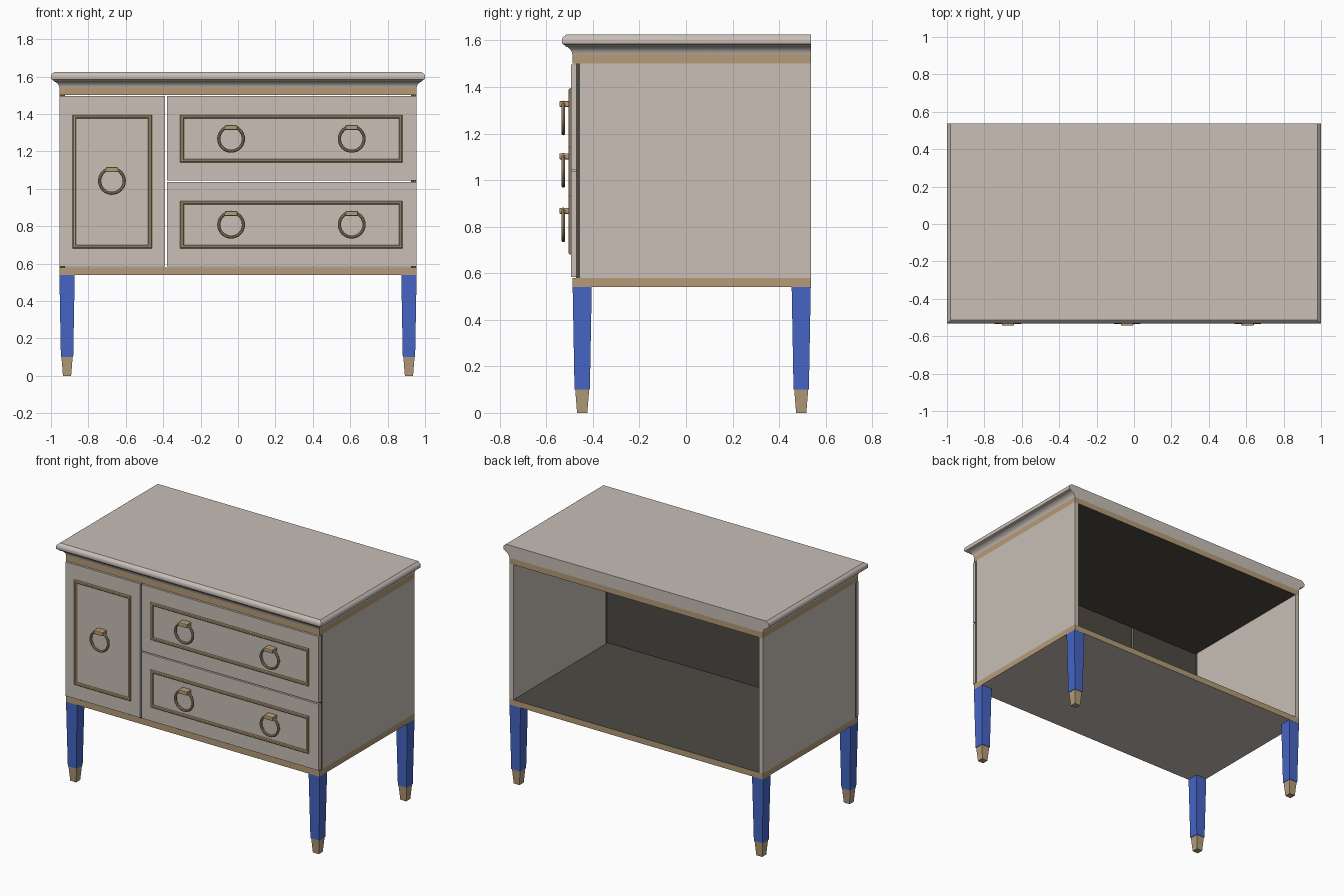
import bpy, bmesh, math
from mathutils import Matrix

if "Cube" in bpy.data.objects:
    bpy.data.objects.remove(bpy.data.objects["Cube"])


def material(name, rgb):
    m = bpy.data.materials.new(name)
    m.diffuse_color = (*rgb, 1)
    m.use_nodes = True
    m.node_tree.nodes["Principled BSDF"].inputs["Base Color"].default_value = m.diffuse_color
    return m


PAINT = material("warm grey paint", (0.58, 0.52, 0.47))
GOLD = material("gold trim", (0.46, 0.33, 0.19))
BLUE = material("blue leg", (0.06, 0.13, 0.56))
DARK = material("dark interior", (0.075, 0.068, 0.056))


def finish(name, bm, mats, rule=None):
    """Turn a bmesh into an object; rule picks a material index per face."""
    bmesh.ops.recalc_face_normals(bm, faces=bm.faces)
    bm.normal_update()
    if rule:
        for f in bm.faces:
            f.material_index = rule(f)
    me = bpy.data.meshes.new(name)
    bm.to_mesh(me)
    bm.free()
    for m in mats:
        me.materials.append(m)
    ob = bpy.data.objects.new(name, me)
    bpy.context.collection.objects.link(ob)
    return ob


def box(name, x, y, z, mats, rule=None, bevel=0):
    bm = bmesh.new()
    bmesh.ops.create_cube(bm, size=1)
    for v in bm.verts:
        v.co = [a + (b - a) * (c + 0.5) for (a, b), c in zip((x, y, z), v.co)]
    if bevel:
        bmesh.ops.bevel(bm, geom=bm.edges[:], offset=bevel, segments=2,
                        affect='EDGES', profile=0.5)
    return finish(name, bm, mats, rule)


def loft(name, rings, mats, rule=None, caps=True, closed=False):
    """Join a stack of equal-sized point rings."""
    bm = bmesh.new()
    loops = [[bm.verts.new(p) for p in r] for r in rings]
    n = len(loops[0])
    pairs = list(zip(loops, loops[1:]))
    if closed:
        pairs.append((loops[-1], loops[0]))
    for a, b in pairs:
        for i in range(n):
            j = (i + 1) % n
            bm.faces.new((a[i], a[j], b[j], b[i]))
    if caps and not closed:
        bm.faces.new(loops[0])
        bm.faces.new(loops[-1])
    return finish(name, bm, mats, rule)


def rect(x0, x1, y0, y1, z):
    return [(x0, y0, z), (x1, y0, z), (x1, y1, z), (x0, y1, z)]


HX, FRONT, BACK = 0.955, -0.488, 0.537

# Bottom and top boards: gold edges, dark towards the interior
box("bottom_board", (-HX, HX), (FRONT, BACK), (0.54, 0.58), [PAINT, GOLD, DARK],
    lambda f: 2 if f.normal.z > 0.5 else 0 if f.normal.z < -0.5 else 1)
box("upper_board", (-HX, HX), (FRONT, BACK), (1.50, 1.54), [GOLD, DARK],
    lambda f: 1 if f.normal.z < -0.5 else 0)

# Side walls with a dark front rim behind the drawer fronts
for s, side in ((-1, "left"), (1, "right")):
    xs = sorted((s * HX, s * (HX - 0.03)))
    box(side + "_wall", xs, (-0.456, BACK), (0.58, 1.50), [PAINT])
    box(side + "_front_rim", xs, (-0.473, -0.456), (0.58, 1.50), [DARK])

# Moulded top: stepped cove and bevelled slab, flush at the back
profile = [(0.0, 1.54), (0.003, 1.552), (0.01, 1.563), (0.02, 1.571), (0.032, 1.576),
           (0.034, 1.581), (0.043, 1.585), (0.045, 1.59), (0.045, 1.606),
           (0.041, 1.613), (0.026, 1.625)]
top = loft("moulded_top", [rect(-HX - o, HX + o, FRONT - o, BACK, z) for o, z in profile],
           [PAINT])

# Tapered square legs with gold feet
for sx, a in ((-1, "left"), (1, "right")):
    for cy, b in ((FRONT + 0.042, "front"), (BACK - 0.042, "back")):
        cx = sx * (HX - 0.041)

        def ring(h, z):
            return rect(cx - h, cx + h, cy - h, cy + h, z)
        loft(f"{b}_{a}_leg", [ring(0.033, 0.1), ring(0.041, 0.54)], [BLUE])
        loft(f"{b}_{a}_foot", [ring(0.022, 0), ring(0.030, 0.1), ring(0.030, 0.108)], [GOLD])


# Front panels, their mouldings and ring pulls
def moulding(name, x0, x1, z0, z1):
    rings = []
    for o, y in ((0, -0.494), (0, -0.499), (0.005, -0.504), (0.015, -0.504),
                 (0.02, -0.499), (0.02, -0.494)):
        rings.append([(x0 + o, y, z0 + o), (x1 - o, y, z0 + o),
                      (x1 - o, y, z1 - o), (x0 + o, y, z1 - o)])
    loft(name, rings, [GOLD], closed=True)


def pull(name, x, z):
    box(name + "_mount", (x - 0.033, x + 0.033), (-0.544, -0.494),
        (z + 0.047, z + 0.073), [GOLD], bevel=0.005)
    bpy.ops.mesh.primitive_torus_add(
        major_radius=0.066, minor_radius=0.0085, major_segments=32, minor_segments=10,
        location=(x, -0.527, z), rotation=(math.pi / 2, 0, 0))
    ob = bpy.context.object
    ob.name = name + "_ring"
    ob.data.materials.append(GOLD)
    bpy.ops.object.shade_smooth_by_angle()


panels = [
    # name, panel x, panel z, moulding x, moulding z, pull xs, pull z
    ("door", (-HX, -0.39), (0.584, 1.496), (-0.885, -0.46), (0.68, 1.395), (-0.674,), 1.042),
    ("upper_drawer", (-0.38, HX), (1.044, 1.496), (-0.31, 0.88), (1.14, 1.395), (-0.037, 0.608), 1.267),
    ("lower_drawer", (-0.38, HX), (0.584, 1.036), (-0.31, 0.88), (0.68, 0.935), (-0.037, 0.608), 0.808),
]
for name, px, pz, mx, mz, pulls, hz in panels:
    box(name + "_front", px, (-0.495, -0.473), pz, [PAINT, DARK],
        lambda f: 1 if f.normal.y > 0.5 else 0)
    moulding(name + "_moulding", *mx, *mz)
    for i, hx in enumerate(pulls):
        pull(f"{name}_pull_{i + 1}", hx, hz)

# Smooth the cove of the top, keep its corners sharp
bpy.ops.object.select_all(action='DESELECT')
top.select_set(True)
bpy.context.view_layer.objects.active = top
bpy.ops.object.shade_smooth_by_angle(angle=math.radians(30))
